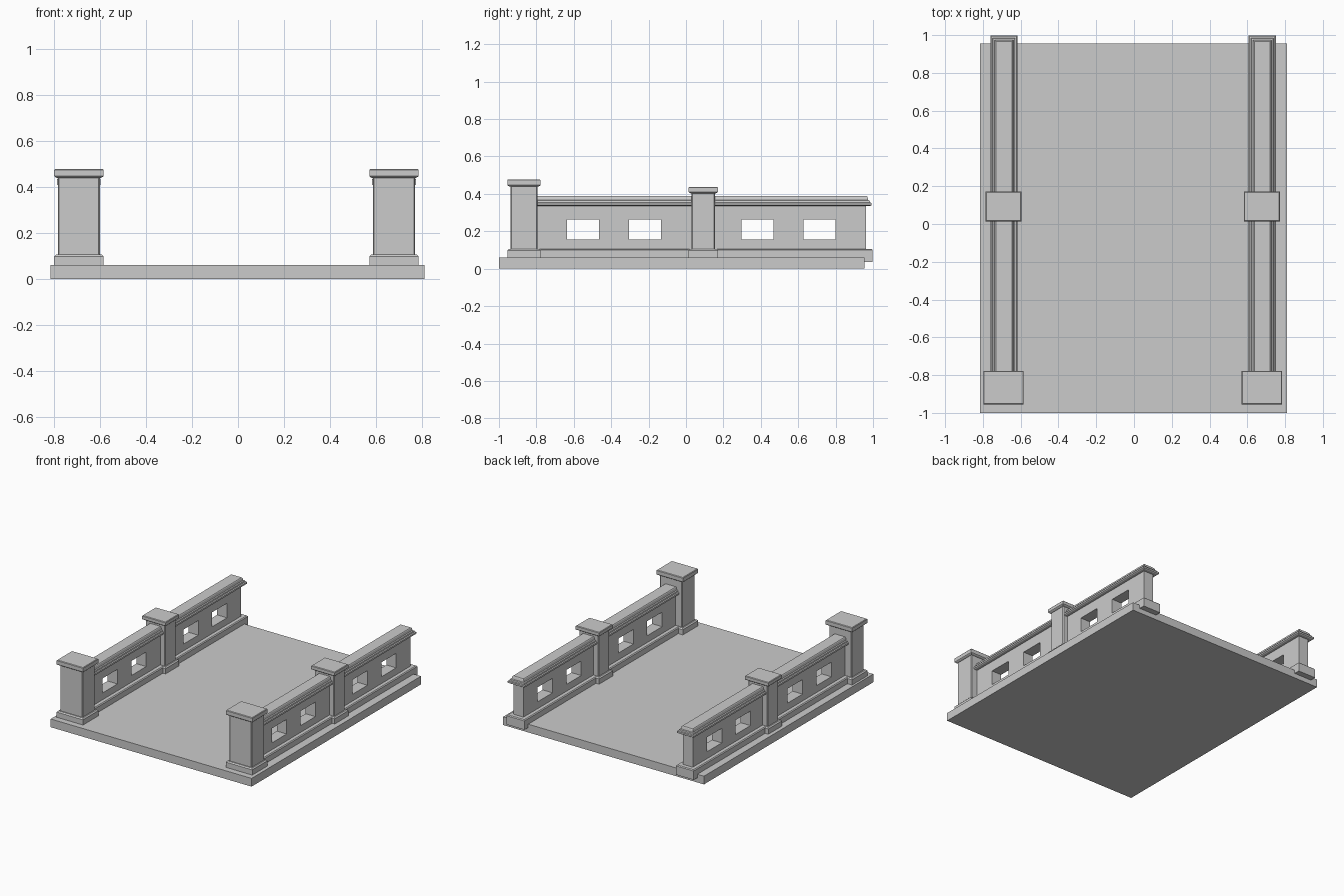
import bpy
import bmesh

cube = bpy.data.objects.get("Cube")
if cube:
    bpy.data.objects.remove(cube, do_unlink=True)

stone = bpy.data.materials.new("grey_stone")
stone.use_nodes = True
GREY = (0.6, 0.6, 0.6, 1)
stone.diffuse_color = GREY
stone.node_tree.nodes["Principled BSDF"].inputs["Base Color"].default_value = GREY


def finish(bm, name):
    bmesh.ops.recalc_face_normals(bm, faces=bm.faces)
    mesh = bpy.data.meshes.new(name)
    bm.to_mesh(mesh)
    bm.free()
    mesh.materials.append(stone)
    obj = bpy.data.objects.new(name, mesh)
    bpy.context.collection.objects.link(obj)
    return obj


def stack(name, x, y0, y1, half, profile):
    """Rectangular moulding: profile is (inset, z) from bottom to top."""
    bm = bmesh.new()
    rings = []
    for inset, z in profile:
        h, a, b = half - inset, y0 + inset, y1 - inset
        rings.append([bm.verts.new(p) for p in
                      ((x - h, a, z), (x + h, a, z), (x + h, b, z), (x - h, b, z))])
    bm.faces.new(rings[0][::-1])
    bm.faces.new(rings[-1])
    for low, high in zip(rings, rings[1:]):
        for i in range(4):
            j = (i + 1) % 4
            bm.faces.new((low[i], low[j], high[j], high[i]))
    return finish(bm, name)


def pierced_wall(name, x, half, ys, zs):
    """Slab made of cells, leaving every second cell of the middle row open."""
    bm = bmesh.new()
    grid = {(i, k, s): bm.verts.new((x + s * half, y, z))
            for i, y in enumerate(ys) for k, z in enumerate(zs) for s in (-1, 1)}

    def solid(i, k):
        inside = 0 <= i < len(ys) - 1 and 0 <= k < len(zs) - 1
        return inside and not (k == 1 and i % 2 == 1)

    for i in range(len(ys) - 1):
        for k in range(len(zs) - 1):
            if not solid(i, k):
                continue
            corners = [(i, k), (i + 1, k), (i + 1, k + 1), (i, k + 1)]
            for s in (-1, 1):
                bm.faces.new([grid[c + (s,)] for c in corners])
            # Close edges that border an opening or the outside
            for n, (di, dk) in enumerate(((0, -1), (1, 0), (0, 1), (-1, 0))):
                if not solid(i + di, k + dk):
                    a, b = corners[n], corners[(n + 1) % 4]
                    bm.faces.new([grid[a + (-1,)], grid[b + (-1,)],
                                  grid[b + (1,)], grid[a + (1,)]])
    return finish(bm, name)


def post(name, x, y0, y1, half, cap_z, top):
    """Square post with a chamfered plinth, shaft and cap."""
    stack(name + "_base", x, y0, y1, half,
          [(0, 0.05), (0, 0.098), (0.008, 0.106)])
    shaft = stack(name + "_shaft", x, y0 + 0.016, y1 - 0.016, half - 0.016,
                  [(0, 0.1), (0, cap_z + 0.005)])
    bevel = shaft.modifiers.new("edge_chamfer", "BEVEL")
    bevel.width = 0.005
    bevel.segments = 1
    stack(name + "_cap", x, y0, y1, half,
          [(0.012, cap_z - 0.004), (0.004, cap_z), (0, cap_z + 0.004),
           (0, top - 0.004), (0.004, top)])


# Deck
stack("deck", -0.002, -1, 0.955, 0.812, [(0, 0), (0, 0.06)])

# Parapets on both sides
window_ys = [-0.87, -0.637, -0.465, -0.305, -0.133,
             0.297, 0.468, 0.628, 0.8, 0.963]
for side, x in (("right", -0.689), ("left", 0.679)):
    stack(side + "_wall_base", x, -0.87, 0.998, 0.072,
          [(0, 0.035), (0, 0.1), (0.006, 0.106)])
    pierced_wall(side + "_wall", x, 0.04, window_ys, [0.1, 0.156, 0.262, 0.345])
    stack(side + "_coping", x, -0.87, 0.992, 0.068,
          [(0.008, 0.335), (0, 0.34), (0, 0.352), (0.008, 0.355), (0.01, 0.364),
           (0.018, 0.367), (0.02, 0.376), (0.022, 0.384), (0.026, 0.388)])
    post(side + "_front_post", x - 0.002, -0.955, -0.778, 0.107, 0.443, 0.478)
    post(side + "_middle_post", x - 0.002, 0.014, 0.172, 0.095, 0.407, 0.437)
